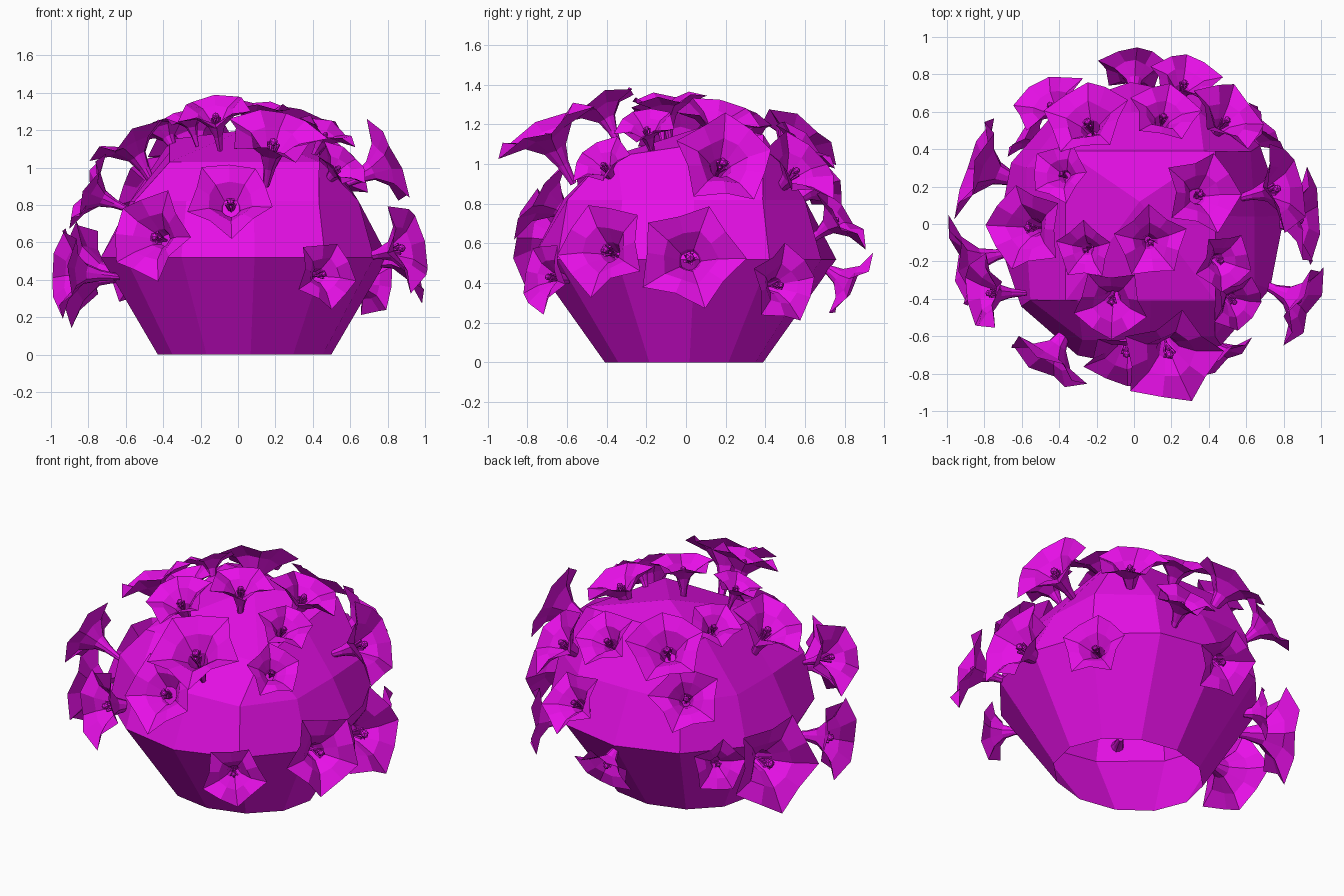
import bpy, bmesh, math, random
from mathutils import Vector, Matrix

random.seed(4)
cube = bpy.data.objects.get("Cube")
if cube:
    bpy.data.objects.remove(cube)

magenta = bpy.data.materials.new("magenta")
magenta.use_nodes = True
magenta.diffuse_color = (0.8, 0.005, 0.8, 1)
magenta.node_tree.nodes["Principled BSDF"].inputs["Base Color"].default_value = (0.8, 0.005, 0.8, 1)


def finish(bm, name):
    mesh = bpy.data.meshes.new(name)
    bm.to_mesh(mesh)
    bm.free()
    mesh.materials.append(magenta)
    obj = bpy.data.objects.new(name, mesh)
    bpy.context.collection.objects.link(obj)
    return obj


def bridge(bm, a, b):
    n = len(a)
    for i in range(n):
        bm.faces.new((a[i], a[(i + 1) % n], b[(i + 1) % n], b[i]))


# Faceted bush body: twelve-sided, open below, squared off and tilted at the top
def build_body():
    bm = bmesh.new()
    # x radius, y radius, square limit, height, tilt toward the back
    rows = [(0.465, 0.4, 0.5, 0.0, 0), (0.77, 0.77, 0.8, 0.52, 0),
            (0.71, 0.71, 0.61, 0.82, 0), (0.77, 0.77, 0.40, 1.09, 0.15)]
    rings = []
    for rx, ry, limit, z, tilt in rows:
        ring = []
        for i in range(12):
            a = math.radians(30 * i + 4)
            x = max(-limit, min(limit, rx * math.cos(a)))
            y = max(-limit, min(limit, ry * math.sin(a)))
            ring.append(bm.verts.new((x + 0.035, y - 0.01, z + tilt * y)))
        rings.append(ring)
    for low, high in zip(rings, rings[1:]):
        bridge(bm, low, high)
    apex = bm.verts.new((0.03, 0.12, 1.2))
    top = rings[-1]
    for i in range(12):
        bm.faces.new((top[i], top[(i + 1) % 12], apex))
    finish(bm, "bush_body")


# Trumpet flower: five pointed petals flaring from a narrow tube.
# It faces away from the heart of the bush unless an aim is given.
def build_flower(index, x, y, z, size, aim=None):
    bm = bmesh.new()
    profile = [(0.07, -1.3), (0.13, -0.85), (0.24, -0.5), (0.55, -0.18), (1.0, 0.0)]
    rings = []
    for r, h in profile:
        ring = []
        for i in range(10):
            a = math.tau * i / 10
            wave = math.cos(5 * a)
            rr = r * (1 + 0.13 * r * wave) * (1 + random.uniform(-0.06, 0.06))
            hh = h - 0.08 * r * r * wave + random.uniform(-0.07, 0.07) * r
            ring.append(bm.verts.new((rr * math.cos(a), rr * math.sin(a), hh)))
        rings.append(ring)
    for low, high in zip(rings, rings[1:]):
        bridge(bm, low, high)
    bm.faces.new(list(reversed(rings[0])))
    # Pistil with a round tip
    bmesh.ops.create_cone(bm, cap_ends=True, segments=6, radius1=0.03, radius2=0.03, depth=0.8,
                          matrix=Matrix.Translation((0, 0, -0.65)))
    bmesh.ops.create_icosphere(bm, subdivisions=1, radius=0.1,
                               matrix=Matrix.Translation((0, 0, -0.22)))
    # Stamens leaning outward
    for i in range(5):
        lean = Matrix.Rotation(math.tau * i / 5, 4, 'Z') @ Matrix.Rotation(0.25, 4, 'Y')
        bmesh.ops.create_cone(bm, cap_ends=True, segments=4, radius1=0.02, radius2=0.035, depth=0.5,
                              matrix=Matrix.Translation((0, 0, -0.75)) @ lean @ Matrix.Translation((0, 0, 0.25)))
    normal = Vector(aim or (x, y, z - 0.35)).normalized()
    turn = normal.to_track_quat('Z', 'Y').to_matrix().to_4x4()
    place = Matrix.Translation(Vector((x, y, z)) + normal * 0.2 * size)
    spin = Matrix.Rotation(random.uniform(0, math.tau), 4, 'Z')
    bmesh.ops.transform(bm, matrix=place @ turn @ spin @ Matrix.Scale(size, 4), verts=bm.verts)
    finish(bm, f"flower_{index}")


build_body()

flowers = [
    # Crown
    (-0.25, 0.55, 1.12, 0.22), (0.16, 0.58, 1.08, 0.18), (0.50, 0.56, 0.97, 0.20),
    (-0.39, 0.27, 1.2, 0.15), (-0.57, -0.02, 1.12, 0.22, (-0.5, 0, 0.9)), (0.36, 0.16, 1.22, 0.20),
    (0.09, -0.10, 1.30, 0.18), (-0.26, -0.14, 1.26, 0.14), (0.47, -0.20, 1.18, 0.15),
    (-0.12, -0.42, 1.28, 0.19),
    # Front
    (0.19, -0.70, 1.14, 0.25, (0.15, -0.5, 0.9)), (-0.04, -0.70, 0.82, 0.22),
    (-0.45, -0.71, 0.63, 0.23, (-0.5, -0.8, 0.15)),
    (0.46, -0.70, 0.43, 0.17), (0.54, -0.42, 1.0, 0.15),
    # Left flank
    (0.77, 0.19, 1.01, 0.23, (0.8, 0.2, 0.4)), (0.88, -0.41, 0.57, 0.22), (0.89, 0.02, 0.53, 0.25),
    (0.70, 0.48, 0.39, 0.18),
    # Back
    (0.0, 0.81, 0.4, 0.18, (0, 0.8, -0.6)), (0.27, 0.76, 0.72, 0.18, (0.2, 0.75, 0.6)),
    # Right flank
    (-0.45, 0.64, 0.89, 0.19), (-0.81, 0.30, 0.44, 0.27), (-0.56, 0.47, 0.43, 0.15),
    (-0.89, -0.20, 0.44, 0.24), (-0.78, -0.37, 0.86, 0.20, (-0.9, 0, 0.4)),
]
for number, spec in enumerate(flowers, 1):
    build_flower(number, *spec)
